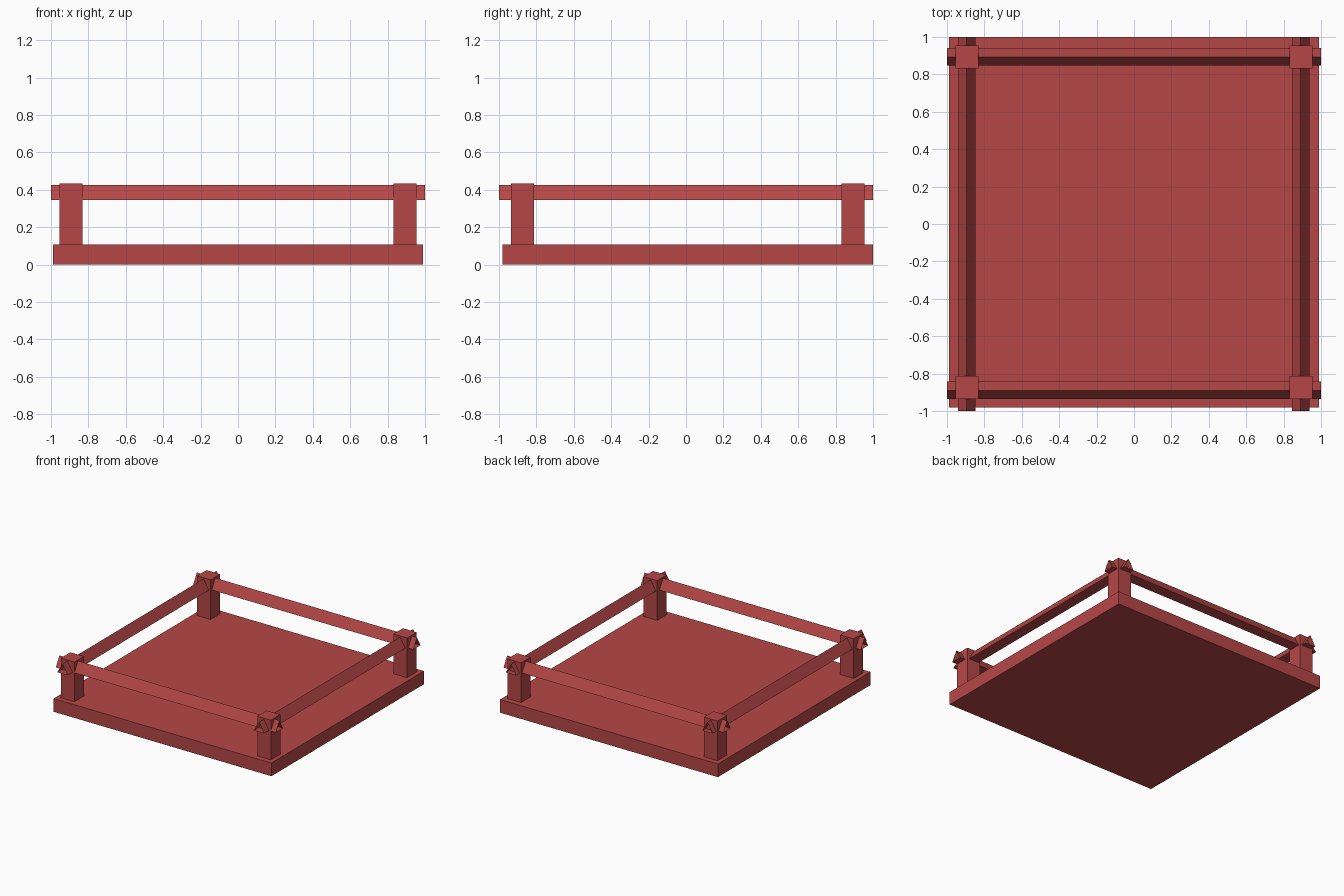
import bpy, bmesh, math
from mathutils import Matrix, Vector

if "Cube" in bpy.data.objects:
    bpy.data.objects.remove(bpy.data.objects["Cube"])

red = bpy.data.materials.new("brick_red")
red.diffuse_color = (0.47, 0.062, 0.062, 1)
red.use_nodes = True
red.node_tree.nodes["Principled BSDF"].inputs["Base Color"].default_value = red.diffuse_color


def finish(name, bm):
    mesh = bpy.data.meshes.new(name)
    bm.to_mesh(mesh)
    bm.free()
    mesh.materials.append(red)
    obj = bpy.data.objects.new(name, mesh)
    bpy.context.collection.objects.link(obj)
    return obj


def box(name, lo, hi):
    lo, hi = Vector(lo), Vector(hi)
    bm = bmesh.new()
    bmesh.ops.create_cube(bm, size=1)
    bmesh.ops.scale(bm, vec=hi - lo, verts=bm.verts)
    bmesh.ops.translate(bm, vec=(lo + hi) / 2, verts=bm.verts)
    return finish(name, bm)


def rail(name, centre, turn):
    """Open-ended three-sided tube along y, ridge up, turned about z."""
    bm = bmesh.new()
    bmesh.ops.create_cone(bm, cap_ends=False, segments=3,
                          radius1=0.054, radius2=0.054, depth=2)
    bmesh.ops.rotate(bm, matrix=Matrix.Rotation(math.pi / 2, 3, 'X'), verts=bm.verts)
    # make sure the ridge points up
    if max(v.co.z for v in bm.verts) < 0.05:
        bmesh.ops.rotate(bm, matrix=Matrix.Rotation(math.pi, 3, 'Y'), verts=bm.verts)
    bmesh.ops.rotate(bm, matrix=Matrix.Rotation(turn, 3, 'Z'), verts=bm.verts)
    bmesh.ops.translate(bm, vec=centre, verts=bm.verts)
    return finish(name, bm)


# floor slab
box("floor_slab", (-0.99, -0.98, 0), (0.99, 1.0, 0.108))

# corner posts
h = 0.0615
for side, x in (("left", -0.893), ("right", 0.893)):
    for end, y in (("front", -0.875), ("back", 0.893)):
        box(f"{end}_{side}_post", (x - h, y - h, 0.108), (x + h, y + h, 0.434))

# triangular rails
rail("left_rail", (-0.895, 0, 0.372), 0)
rail("right_rail", (0.891, 0, 0.372), 0)
rail("front_rail", (0, -0.890, 0.372), math.pi / 2)
rail("back_rail", (0, 0.894, 0.372), math.pi / 2)
